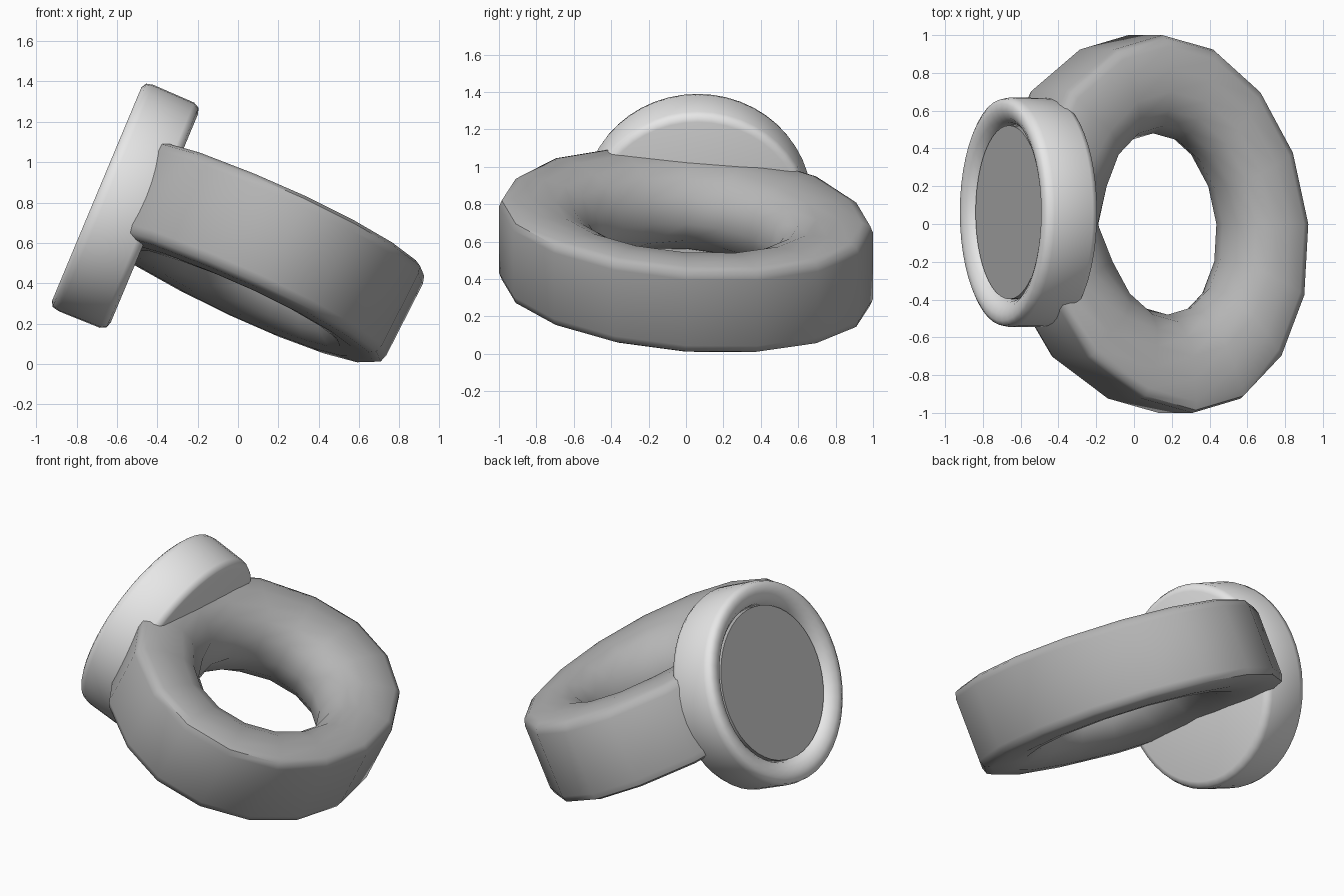
import bpy, math
from mathutils import Matrix

cube = bpy.data.objects.get("Cube")
if cube:
    bpy.data.objects.remove(cube, do_unlink=True)


def material(name, value):
    mat = bpy.data.materials.new(name)
    mat.use_nodes = True
    colour = (value, value, value, 1)
    mat.diffuse_color = colour
    mat.node_tree.nodes["Principled BSDF"].inputs["Base Color"].default_value = colour
    return mat


def frame(u, v, w, origin):
    """Matrix from three axis columns and an origin."""
    return Matrix([(u[i], v[i], w[i], origin[i]) for i in range(3)] + [(0, 0, 0, 1)])


def revolve(name, profile, sides, matrix, mat, closed=False, flat_back=False):
    """Turn a (radius, height) profile about local z, capping open ends."""
    n = len(profile)
    verts = []
    for s in range(sides):
        a = 2 * math.pi * s / sides
        for r, h in profile:
            x, y = r * math.cos(a), r * math.sin(a)
            if flat_back and x < -0.5:
                # broaden the shoulders that meet the head
                x = max(x * 1.1, -1.015)
            verts.append((x, y, h))
    faces = []
    for s in range(sides):
        t = (s + 1) % sides
        for i in range(n if closed else n - 1):
            j = (i + 1) % n
            faces.append((s * n + i, t * n + i, t * n + j, s * n + j))
    if not closed:
        faces.append([s * n for s in reversed(range(sides))])
        faces.append([s * n + n - 1 for s in range(sides)])
    mesh = bpy.data.meshes.new(name)
    mesh.from_pydata(verts, [], faces)
    mesh.transform(matrix)
    mesh.materials.append(mat)
    obj = bpy.data.objects.new(name, mesh)
    bpy.context.collection.objects.link(obj)
    bpy.ops.object.select_all(action='DESELECT')
    obj.select_set(True)
    bpy.context.view_layer.objects.active = obj
    bpy.ops.object.mode_set(mode='EDIT')
    bpy.ops.mesh.select_all(action='SELECT')
    bpy.ops.mesh.normals_make_consistent(inside=False)
    bpy.ops.object.mode_set(mode='OBJECT')
    bpy.ops.object.shade_smooth_by_angle(angle=math.radians(50))


dark = material("dark_silver", 0.46)
light = material("light_silver", 0.8)

# Band: tilted oval ring, flat outside and rounded inside
upper = [(1, 0.75), (0.985, 0.9), (0.94, 0.97), (0.82, 1),
         (0.7, 0.96), (0.6, 0.8), (0.52, 0.5)]
section = upper + [(0.48, 0)] + [(r, -h) for r, h in reversed(upper)]
band_frame = frame((0.685, 0, -0.32), (-0.08, 1, -0.07),
                   (0.12, 0, 0.235), (0.14, 0, 0.54))
revolve("band", section, 16, band_frame, dark, closed=True, flat_back=True)

# Bezel: round head with a soft raised rim around a shallow recess
head_frame = frame((0.386, 0, 0.922), (0, 1, 0),
                   (-0.922, 0, 0.386), (-0.7, 0.062, 0.842))
rim = [(0.56, -0.31), (0.59, -0.3), (0.605, -0.27), (0.608, -0.05),
       (0.6, -0.015), (0.575, 0), (0.54, 0), (0.505, -0.015),
       (0.475, -0.045), (0.465, -0.08)]
revolve("bezel", rim, 48, head_frame, light)

# Flat plate set in the recess
plate = [(0.46, -0.1), (0.46, -0.042)]
revolve("inset_plate", plate, 48, head_frame, dark)
